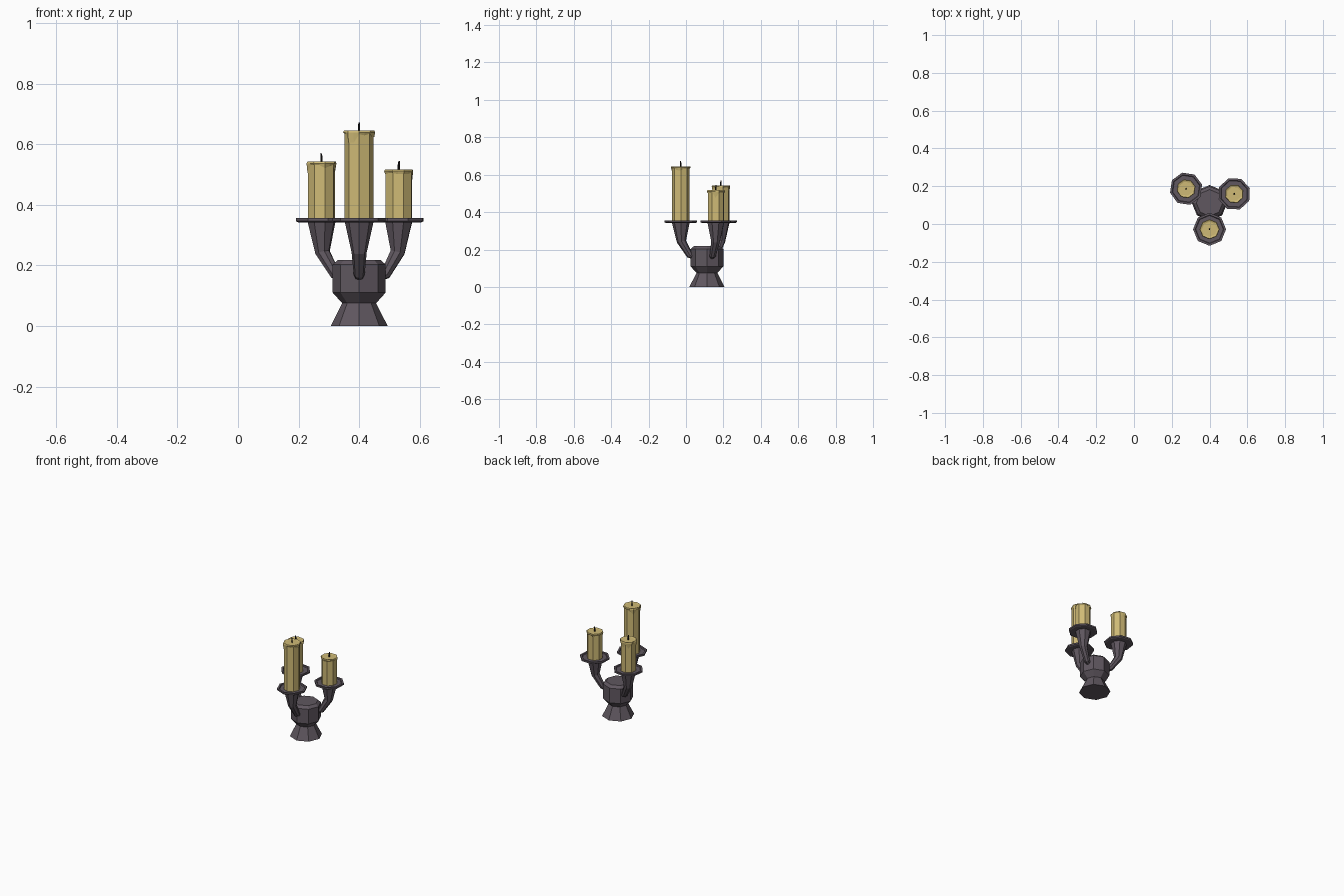
import bpy, bmesh, math, random
from mathutils import Vector, Matrix

if "Cube" in bpy.data.objects:
    bpy.data.objects.remove(bpy.data.objects["Cube"])

random.seed(4)
SIDES = 8
CENTRE = Vector((0.40, 0.112, 0))


def material(name, rgb):
    m = bpy.data.materials.new(name)
    m.diffuse_color = (*rgb, 1)
    m.use_nodes = True
    m.node_tree.nodes["Principled BSDF"].inputs["Base Color"].default_value = m.diffuse_color
    return m


METAL = material("dark_metal", (0.115, 0.095, 0.115))
WAX = material("wax", (0.62, 0.49, 0.18))
CHAR = material("charred_wick", (0.012, 0.01, 0.01))


def ring(centre, radius, tilt=0.0, n=SIDES):
    """Ring of points; tilt leans it about the local y axis."""
    rot = Matrix.Rotation(tilt, 3, 'Y')
    return [Vector(centre) + rot @ Vector((radius * math.cos(2 * math.pi * i / n),
                                           radius * math.sin(2 * math.pi * i / n), 0))
            for i in range(n)]


def loft(name, rings, mat, place):
    """Skin a list of equal rings and cap both ends."""
    bm = bmesh.new()
    loops = [[bm.verts.new(p) for p in r] for r in rings]
    n = len(loops[0])
    for a, b in zip(loops, loops[1:]):
        for i in range(n):
            j = (i + 1) % n
            bm.faces.new((a[i], a[j], b[j], b[i]))
    bm.faces.new(loops[0][::-1])
    bm.faces.new(loops[-1])
    bmesh.ops.recalc_face_normals(bm, faces=bm.faces)
    mesh = bpy.data.meshes.new(name)
    bm.to_mesh(mesh)
    bm.free()
    mesh.materials.append(mat)
    ob = bpy.data.objects.new(name, mesh)
    ob.matrix_world = place
    bpy.context.collection.objects.link(ob)
    return ob


def lathe(name, profile, mat, place):
    return loft(name, [ring((0, 0, z), r) for r, z in profile], mat, place)


# Pedestal: flared foot, narrow waist and chamfered drum
lathe("pedestal", [(0.094, 0), (0.056, 0.075), (0.0875, 0.11), (0.0875, 0.203), (0.07, 0.218)],
      METAL, Matrix.Translation(CENTRE))

# Branches: angle, reach, candle radius, candle top height
BRANCHES = {"front": (-90, 0.14, 0.048, 0.645),
            "right": (20, 0.139, 0.046, 0.517),
            "left": (149, 0.145, 0.046, 0.543)}

for side, (angle, reach, rad, top) in BRANCHES.items():
    turn = Matrix.Rotation(math.radians(angle), 4, 'Z')
    base = Matrix.Translation(CENTRE) @ turn
    cup = base @ Matrix.Translation((reach, 0, 0))

    # Curved arm swelling into the cup below the plate
    loft(side + "_arm", [ring((0.065, 0, 0.158), 0.014, 0.85),
                         ring((0.092, 0, 0.170), 0.018, 0.7),
                         ring((reach - 0.004, 0, 0.243), 0.025, 0.25),
                         ring((reach, 0, 0.346), 0.048)], METAL, base)

    # Drip plate with a thin raised rim
    lathe(side + "_plate", [(0.080, 0.342), (0.0875, 0.346), (0.0875, 0.356),
                            (0.076, 0.356), (0.073, 0.350)], METAL, cup)

    # Candle body
    lathe(side + "_candle", [(rad, 0.349), (rad, top - 0.004)], WAX, cup)

    # Melted lip with uneven drips and a shallow dished top
    n = 2 * SIDES

    def lip_ring(r, z):
        # midpoints lie on the flats of the octagon
        flat = math.cos(math.pi / SIDES)
        return [p * (flat if i % 2 else 1) + Vector((0, 0, z))
                for i, p in enumerate(ring((0, 0, 0), r, n=n))]

    drips = [random.choice((0.01, 0.012, 0.016, 0.022, 0.04)) for _ in range(n)]
    hem = [p - Vector((0, 0, d)) for p, d in zip(lip_ring(rad + 0.0015, top), drips)]
    loft(side + "_melted_lip", [lip_ring(rad - 0.003, top - 0.009), hem,
                                lip_ring(rad + 0.005, top - 0.006),
                                lip_ring(rad + 0.002, top),
                                lip_ring(rad - 0.008, top - 0.003)], WAX, cup)

    # Slightly bent wick
    loft(side + "_wick", [ring((0, 0, top - 0.006), 0.004, n=6),
                          ring((0, 0, top + 0.014), 0.004, n=6),
                          ring((0.002, 0, top + 0.027), 0.003, n=6)], CHAR, cup)
